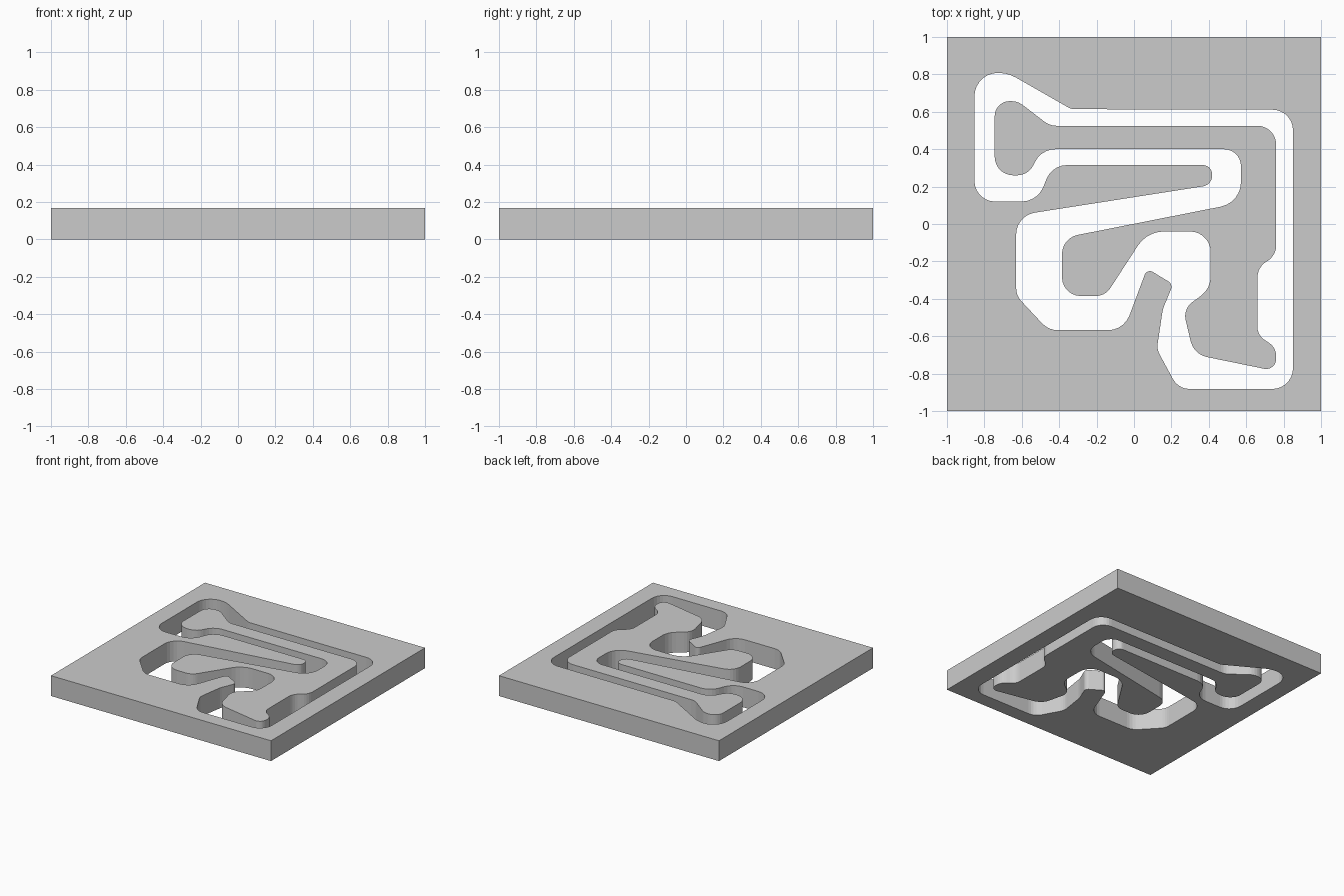
import bpy, bmesh, math
from mathutils import Vector

if "Cube" in bpy.data.objects:
    bpy.data.objects.remove(bpy.data.objects["Cube"])

HEIGHT = 0.167


def rounded(corners):
    """Closed outline; each corner is (x, y, trim length) turned into an arc."""
    out, n = [], len(corners)
    for i, (x, y, t) in enumerate(corners):
        c = Vector((x, y))
        a = (Vector(corners[i - 1][:2]) - c).normalized()
        b = (Vector(corners[(i + 1) % n][:2]) - c).normalized()
        if t == 0:
            out.append(c)
            continue
        half = a.angle(b) / 2
        r = t * math.tan(half)
        centre = c + (a + b).normalized() * (t / math.cos(half))
        start = c + a * t - centre
        sweep = start.angle_signed(c + b * t - centre)
        steps = max(2, math.ceil(abs(sweep) / math.radians(14)))
        for k in range(steps + 1):
            ang = math.atan2(start.y, start.x) - sweep * k / steps
            out.append(centre + r * Vector((math.cos(ang), math.sin(ang))))
    return out


def slab(name, outlines):
    """Filled, extruded flat curve turned into a welded mesh."""
    cu = bpy.data.curves.new(name, 'CURVE')
    cu.dimensions, cu.fill_mode, cu.extrude = '2D', 'BOTH', HEIGHT / 2
    for pts in outlines:
        s = cu.splines.new('POLY')
        s.points.add(len(pts) - 1)
        for p, v in zip(s.points, pts):
            p.co = (v.x, v.y, 0, 1)
        s.use_cyclic_u = True
    tmp = bpy.data.objects.new(name + "_outline", cu)
    bpy.context.collection.objects.link(tmp)
    bpy.context.view_layer.update()
    me = bpy.data.meshes.new_from_object(
        tmp.evaluated_get(bpy.context.evaluated_depsgraph_get()))
    bpy.data.objects.remove(tmp)
    bm = bmesh.new()
    bm.from_mesh(me)
    bmesh.ops.remove_doubles(bm, verts=bm.verts, dist=1e-5)
    bmesh.ops.translate(bm, verts=bm.verts, vec=(0, 0, HEIGHT / 2))
    bmesh.ops.recalc_face_normals(bm, faces=bm.faces)
    for f in bm.faces:
        f.smooth = False
    bm.to_mesh(me)
    bm.free()
    me.name = name
    ob = bpy.data.objects.new(name, me)
    bpy.context.collection.objects.link(ob)
    return ob


# Outer edge of the winding channel
channel = [
    (-.853, .12, .11), (-.516, .12, .085), (-.438, .315, .08),
    (.418, .315, .05), (.418, .209, .05), (-.63, .045, .1),
    (-.63, -.383, .04), (-.457, -.568, .05), (-.054, -.568, .085),
    (.07, -.238, .035), (.209, -.322, .03), (.154, -.455, .02),
    (.122, -.67, .03), (.237, -.882, .06), (.85, -.882, .11),
    (.85, .611, .11), (-.335, .614, .015), (-.675, .808, .05),
    (-.853, .808, .125)]

# Inner edge of the channel
centre_island = [
    (-.745, .26, .1), (-.565, .26, .06), (-.495, .4, .075),
    (.572, .4, .09), (.572, .114, .11), (-.385, -.075, .085),
    (-.385, -.385, .1), (-.154, -.385, .05), (.07, -.04, .09),
    (.41, -.04, .11), (.41, -.345, .065), (.262, -.455, .06),
    (.32, -.697, .07), (.76, -.787, .065), (.76, -.66, .045),
    (.66, -.595, .045), (.66, -.23, .055), (.76, -.17, .055),
    (.76, .525, .1), (-.45, .525, .035), (-.622, .657, .035),
    (-.745, .657, .08)]

square = [Vector(p) for p in ((-1, -1), (1, -1), (1, 1), (-1, 1))]

# Square plate with the channel cut through, and the loose island inside it
slab("base_plate", [square, rounded(channel)])
slab("centre_island", [rounded(centre_island)])
